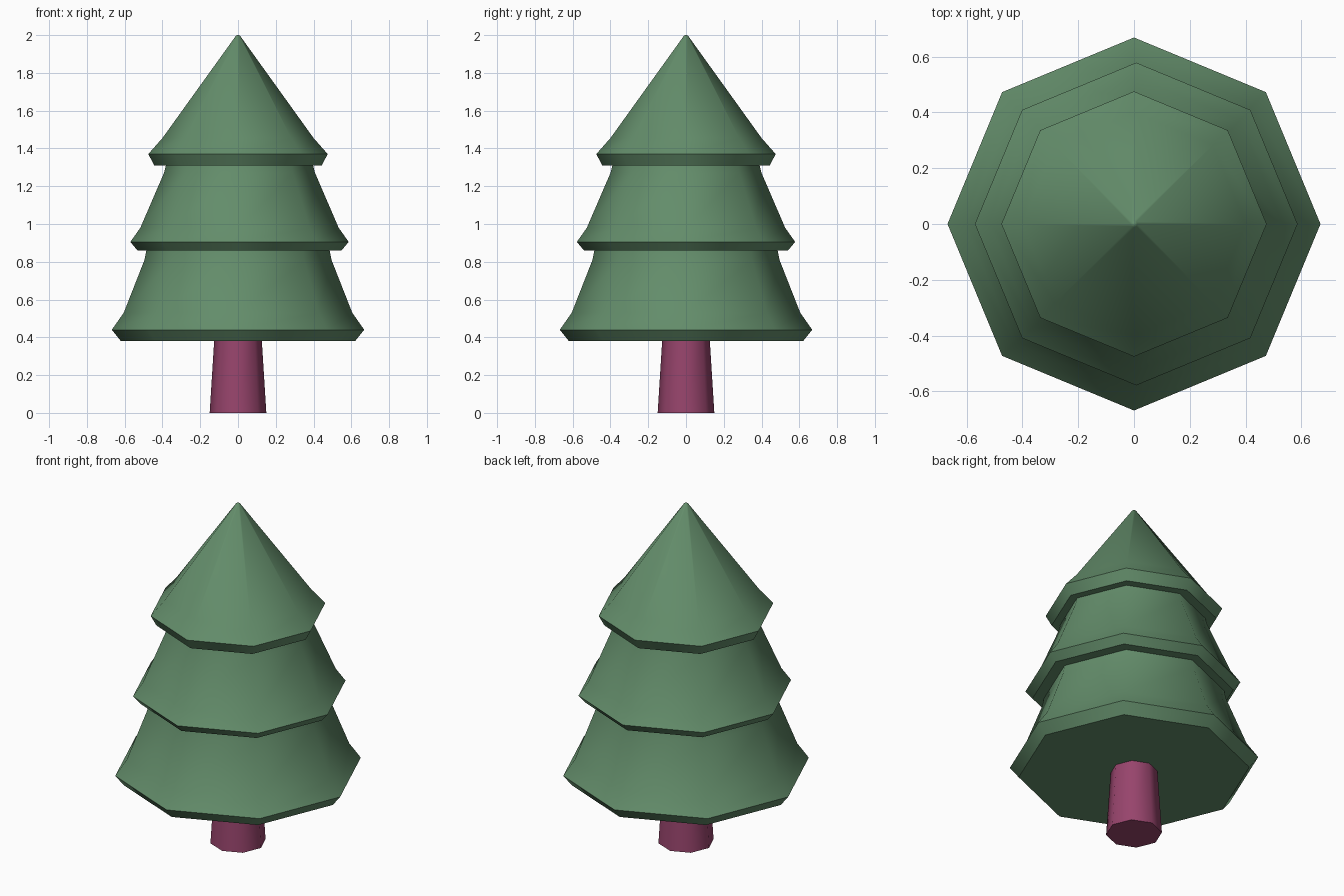
import bpy
import bmesh
from math import cos, sin, tau, radians

SIDES = 8

cube = bpy.data.objects.get("Cube")
if cube:
    bpy.data.objects.remove(cube, do_unlink=True)


def make_material(name, rgb):
    mat = bpy.data.materials.new(name)
    mat.use_nodes = True
    mat.diffuse_color = (*rgb, 1)
    mat.node_tree.nodes["Principled BSDF"].inputs["Base Color"].default_value = (*rgb, 1)
    return mat


def lathe(name, profile, mat, centre_x=0):
    """Closed eight-sided solid from (radius, height) pairs, bottom to top."""
    bm = bmesh.new()
    rings = []
    for r, z in profile:
        rings.append([bm.verts.new((centre_x + r * cos(tau * i / SIDES),
                                    r * sin(tau * i / SIDES), z))
                      for i in range(SIDES)])
    for low, high in zip(rings, rings[1:]):
        for i in range(SIDES):
            j = (i + 1) % SIDES
            bm.faces.new((low[i], low[j], high[j], high[i]))
    bm.faces.new(rings[0][::-1])
    bm.faces.new(rings[-1])
    mesh = bpy.data.meshes.new(name)
    bm.to_mesh(mesh)
    bm.free()
    mesh.materials.append(mat)
    obj = bpy.data.objects.new(name, mesh)
    bpy.context.collection.objects.link(obj)
    bpy.ops.object.select_all(action="DESELECT")
    obj.select_set(True)
    bpy.context.view_layer.objects.active = obj
    bpy.ops.object.shade_smooth_by_angle(angle=radians(46))
    return obj


green = make_material("needle green", (0.125, 0.265, 0.145))
bark = make_material("plum bark", (0.31, 0.058, 0.15))

# Tapered trunk
lathe("trunk", [(0.15, 0), (0.125, 0.4)], bark)

# Three flared tiers of branches, each tucked into the one above
lathe("lower_branches",
      [(0.62, 0.38), (0.668, 0.44), (0.605, 0.53), (0.495, 0.81), (0.483, 0.87)], green)
lathe("middle_branches",
      [(0.54, 0.86), (0.578, 0.905), (0.525, 0.98), (0.4, 1.27), (0.387, 1.32)],
      green, centre_x=0.008)
lathe("top_branches",
      [(0.443, 1.31), (0.475, 1.37), (0.4, 1.455), (0.012, 1.995), (0.004, 2.0)], green)
